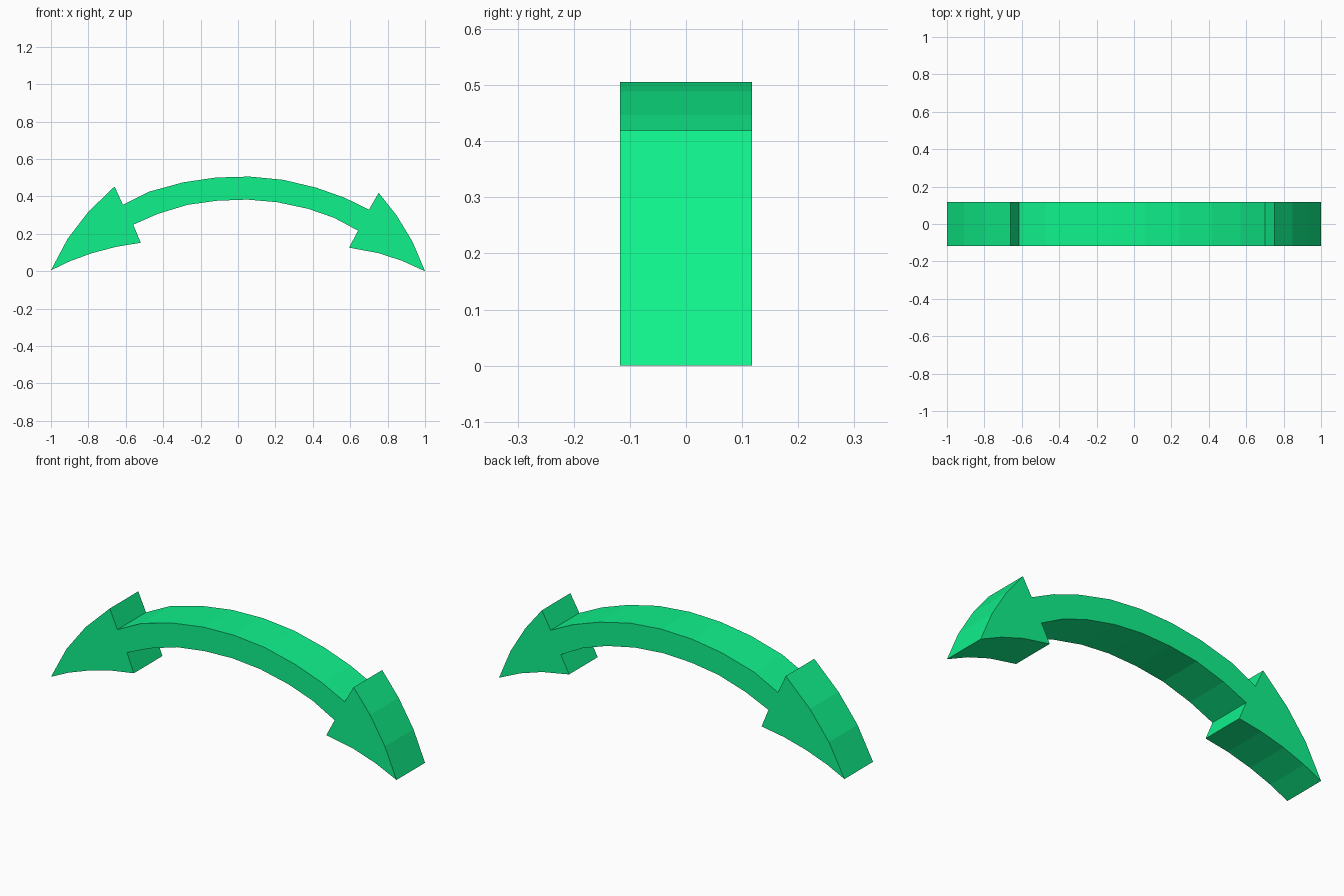
import bpy, bmesh

if "Cube" in bpy.data.objects:
    bpy.data.objects.remove(bpy.data.objects["Cube"])

HALF_DEPTH = 0.118

# Side profile, clockwise from the left tip (x, z)
left_head_top = [(-1.0, 0.005), (-0.91, 0.175), (-0.80, 0.318), (-0.66, 0.453)]
shaft_top = [(-0.615, 0.355), (-0.476, 0.425), (-0.294, 0.475), (-0.118, 0.501),
             (0.06, 0.506), (0.24, 0.489), (0.417, 0.447), (0.57, 0.393), (0.70, 0.329)]
right_head = [(0.752, 0.419), (0.847, 0.30), (0.933, 0.158), (1.0, 0.0),
              (0.877, 0.056), (0.75, 0.097), (0.594, 0.126)]
shaft_bottom = [(0.642, 0.217), (0.513, 0.286), (0.374, 0.334), (0.21, 0.369),
                (0.05, 0.383), (-0.112, 0.377), (-0.27, 0.355), (-0.428, 0.307),
                (-0.56, 0.249)]
left_head_bottom = [(-0.52, 0.152), (-0.65, 0.131), (-0.78, 0.097), (-0.90, 0.053)]
profile = left_head_top + shaft_top + right_head + shaft_bottom + left_head_bottom

# Extrude the profile through the depth
bm = bmesh.new()
face = bm.faces.new([bm.verts.new((x, -HALF_DEPTH, z)) for x, z in profile])
ext = bmesh.ops.extrude_face_region(bm, geom=[face], use_keep_orig=True)
moved = [v for v in ext["geom"] if isinstance(v, bmesh.types.BMVert)]
bmesh.ops.translate(bm, verts=moved, vec=(0, 2 * HALF_DEPTH, 0))
bmesh.ops.recalc_face_normals(bm, faces=bm.faces)
mesh = bpy.data.meshes.new("curved_double_arrow")
bm.to_mesh(mesh)
bm.free()

# Green material
green = bpy.data.materials.new("green")
green.diffuse_color = (0.005, 0.89, 0.26, 1)
green.use_nodes = True
green.node_tree.nodes["Principled BSDF"].inputs["Base Color"].default_value = green.diffuse_color
mesh.materials.append(green)
arrow = bpy.data.objects.new("curved_double_arrow", mesh)
bpy.context.collection.objects.link(arrow)
